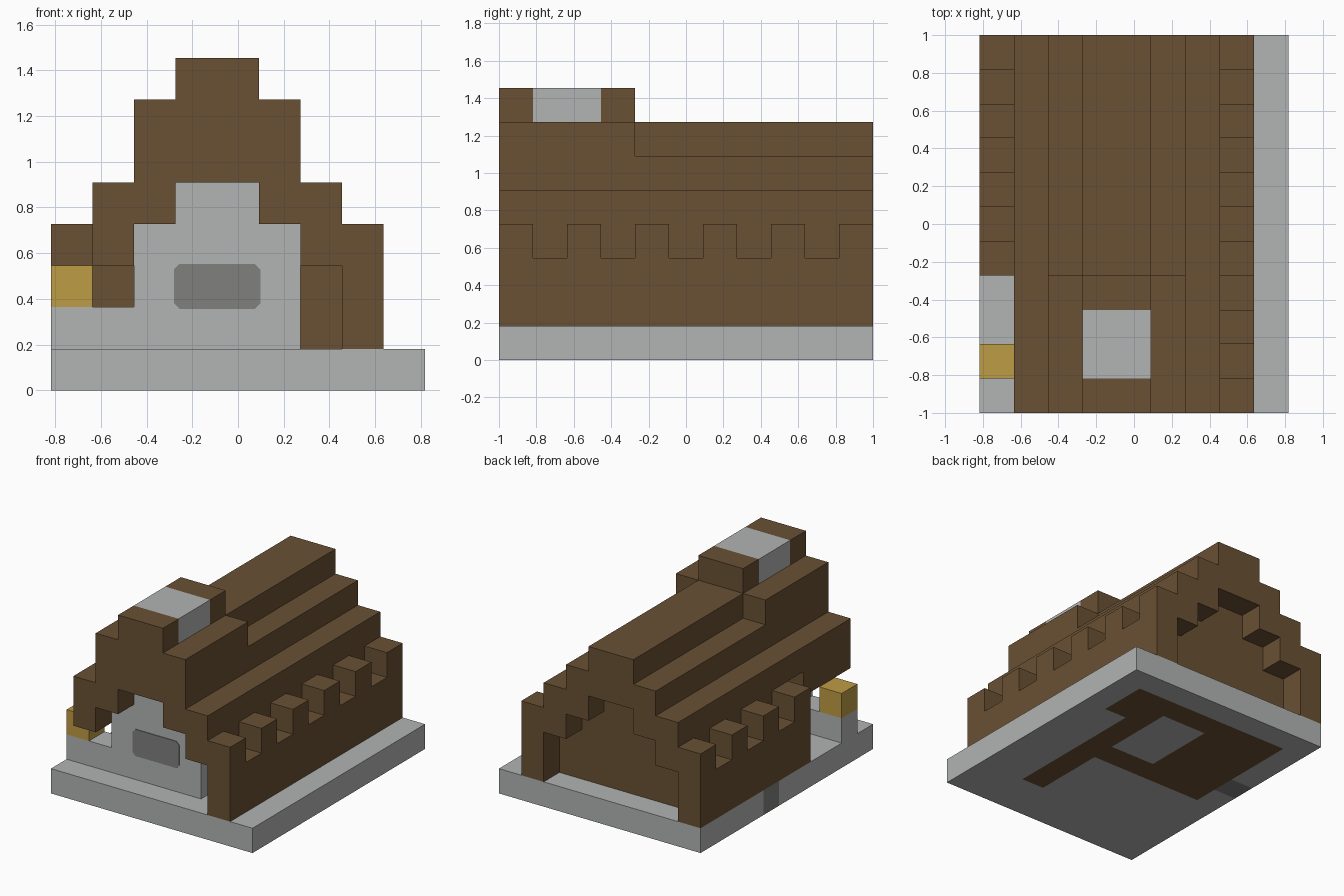
import bpy
import bmesh
from mathutils import Vector

if "Cube" in bpy.data.objects:
    bpy.data.objects.remove(bpy.data.objects["Cube"])

U = 2 / 11            # edge of one block
NX, NY = 9, 11        # footprint in blocks


def material(name, colour):
    m = bpy.data.materials.new(name)
    m.use_nodes = True
    rgba = (*colour, 1)
    m.diffuse_color = rgba
    m.node_tree.nodes["Principled BSDF"].inputs["Base Color"].default_value = rgba
    return m


STONE = material("light stone", (0.445, 0.456, 0.451))
DARK = material("dark stone", (0.216, 0.216, 0.212))
WOOD = material("brown wood", (0.144, 0.082, 0.034))
GOLD = material("gold", (0.515, 0.332, 0.058))


def finish(name, bm, *mats):
    bmesh.ops.recalc_face_normals(bm, faces=bm.faces)
    me = bpy.data.meshes.new(name)
    bm.to_mesh(me)
    bm.free()
    for m in mats:
        me.materials.append(m)
    ob = bpy.data.objects.new(name, me)
    bpy.context.collection.objects.link(ob)
    return ob


def blocks(name, mat, boxes):
    """Each box is (x range, y range, z range) counted in blocks."""
    bm = bmesh.new()
    for box in boxes:
        lo = Vector(r[0] for r in box)
        hi = Vector(r[1] for r in box)
        for v in bmesh.ops.create_cube(bm, size=1)["verts"]:
            p = [a + (b - a) * (c + 0.5) for a, b, c in zip(lo, hi, v.co)]
            v.co = ((p[0] - NX / 2) * U, (p[1] - NY / 2) * U, p[2] * U)
    return finish(name, bm, mat)


def both(boxes):
    """Adds the mirror image across the ridge, which lies four blocks in."""
    return boxes + [((8 - x[1], 8 - x[0]), y, z) for x, y, z in boxes]


# Base slab with a wooden floor let into it
def floor_material(i, j):
    if (i, j) == (0, 6):
        return 1
    hearth = i in (4, 5) and 6 <= j <= 8
    room = 1 <= i <= 6 and 5 <= j <= 9
    side_step = i == 7 and j in (8, 9)
    passage = i == 6 and 2 <= j <= 4
    return 2 if (room or side_step or passage) and not hearth else 0


bm = bmesh.new()
bmesh.ops.create_grid(bm, x_segments=NX, y_segments=NY, size=0.5)
for v in bm.verts:
    v.co.x *= NX * U
    v.co.y *= NY * U
ext = bmesh.ops.extrude_face_region(bm, geom=bm.faces[:], use_keep_orig=True)
for v in ext["geom"]:
    if isinstance(v, bmesh.types.BMVert):
        v.co.z = U
for f in bm.faces:
    c = f.calc_center_median() * 0.99
    f.material_index = floor_material(int(c.x / U + NX / 2), int(c.y / U + NY / 2))
finish("base_slab", bm, STONE, DARK, WOOD)

# Long side walls with battlements; the right one stops short of the porch
ALL = (0, NY)
for name, x, start in (("left_wall", (7, 8), 0), ("right_wall", (0, 1), 4)):
    teeth = [(x, (j, j + 1), (3, 4)) for j in range(start, NY, 2)]
    blocks(name, WOOD, [(x, (start, NY), (1, 3))] + teeth)

# Stepped roof, each course one block further in and up
blocks("lower_roof_left", WOOD, [((6, 7), ALL, (3, 5))])
blocks("lower_roof_right", WOOD, [
    ((1, 2), ALL, (4, 5)),
    ((1, 2), (0, 3), (3, 4)),
    ((1, 2), (4, NY), (3, 4))])
blocks("middle_roof", WOOD, both([((2, 3), ALL, (4, 6))]))
blocks("roof_ridge", WOOD, [((3, 5), ALL, (5, 7))])
blocks("raised_front_roof", WOOD, both([((2, 3), (0, 4), (6, 7))]))

# Chimney cap: stone between two wooden ends
blocks("chimney_ends", WOOD, [((3, 5), (j, j + 1), (7, 8)) for j in (0, 3)])
blocks("chimney_stone", STONE, [((3, 5), (1, 3), (7, 8))])

# Recessed end walls
blocks("back_wall", WOOD, [
    ((1, 7), (9, 10), (1, 3)),
    ((2, 6), (9, 10), (3, 4)),
    ((3, 5), (9, 10), (4, 5))])
blocks("front_wall", STONE, [
    ((0, 2), (1, 2), (1, 2)),
    ((2, 6), (1, 2), (1, 4)),
    ((3, 5), (1, 2), (4, 5))])
blocks("gold_post_cap", GOLD, [((0, 1), (1, 2), (2, 3))])

# Window plate with clipped corners
w, h, cut, depth = 0.19, 0.098, 0.025, 0.005
quarter = [(w, h - cut), (w - cut, h)]
outline = (quarter + [(-x, z) for x, z in reversed(quarter)]
           + [(-x, -z) for x, z in quarter] + [(x, -z) for x, z in reversed(quarter)])
bm = bmesh.new()
y = (1 - NY / 2) * U
face = bm.faces.new([bm.verts.new((x - U / 2, y, z + 2.5 * U)) for x, z in outline])
ext = bmesh.ops.extrude_face_region(bm, geom=[face], use_keep_orig=True)
for v in ext["geom"]:
    if isinstance(v, bmesh.types.BMVert):
        v.co.y -= depth
finish("front_window", bm, DARK)
